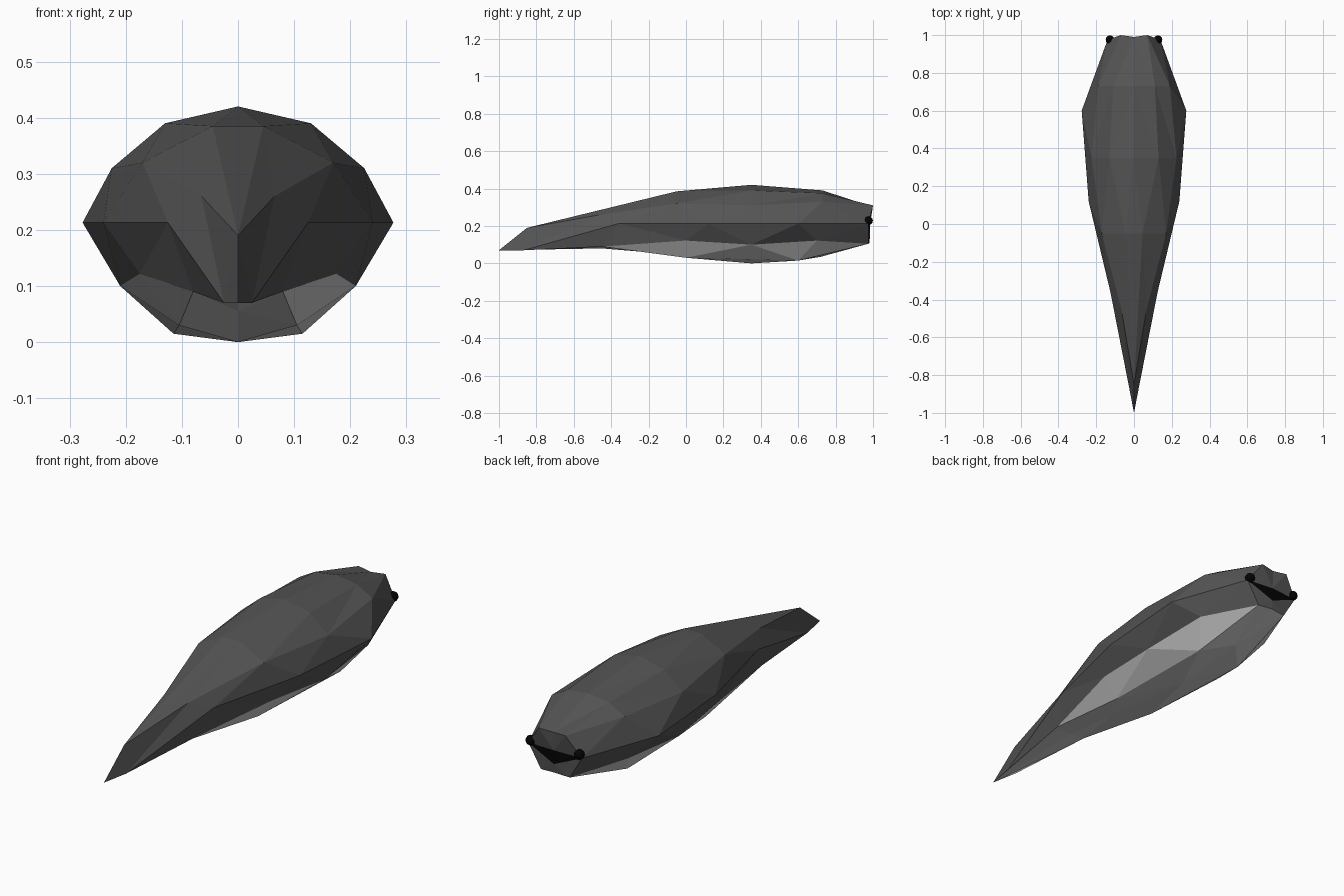
import bpy
import bmesh

default_cube = bpy.data.objects.get("Cube")
if default_cube:
    bpy.data.objects.remove(default_cube, do_unlink=True)


def make_material(name, grey):
    material = bpy.data.materials.new(name)
    material.use_nodes = True
    colour = (grey, grey, grey, 1)
    material.diffuse_color = colour
    material.node_tree.nodes["Principled BSDF"].inputs["Base Color"].default_value = colour
    return material


skin = make_material("dark grey skin", 0.09)
belly = make_material("pale grey belly", 0.62)
black = make_material("black", 0.001)
SKIN, BELLY, BLACK = range(3)

# Shared points of the tail and the face
tip = (0, -1, .07)
ridge = (0, -.85, .19)
tail_side = (.025, -.87, .07)
tail_root = (.08, -.45, .09)
brow_mid = (0, .99, .305)
brow = (.07, 1, .31)
mouth_corner = (.14, .975, .213)
jaw = (.075, .975, .105)
chin = (0, .98, .11)
lip_top = (0, .985, .217)
lip_bottom = (0, .985, .152)

# Lengthwise lines of the left half, from the back ridge down to the keel
lines = [
    [tip, ridge, (0, -.05, .385), (0, .35, .42), (0, .73, .39), brow_mid],
    [tip, ridge, (.045, -.05, .385), (.13, .35, .39), (.11, .73, .375), brow],
    [tip, ridge, (.065, -.46, .26), (.17, -.05, .32), (.225, .35, .31), (.19, .73, .33), brow],
    [tip, tail_side, (.125, -.36, .213), (.24, .12, .213), (.277, .6, .213), mouth_corner],
    [tip, tail_side, tail_root, (.175, 0, .122), (.21, .35, .1), (.19, .7, .122), jaw],
    [tip, tail_side, tail_root, (.105, 0, .03), (.115, .6, .015), jaw],
    [tip, (0, -.45, .08), (0, -.15, .055), (0, .35, 0), (0, .72, .035), chin],
]
BELLY_LINE = 4


def zip_lines(upper, lower):
    """Triangles between two staggered lines, always advancing the rear one."""
    i = j = 0
    triangles = []
    while i < len(upper) - 1 or j < len(lower) - 1:
        step_upper = j == len(lower) - 1 or (
            i < len(upper) - 1 and upper[i + 1][1] <= lower[j + 1][1])
        ahead = upper[i + 1] if step_upper else lower[j + 1]
        triangles.append((upper[i], lower[j], ahead))
        if step_upper:
            i += 1
        else:
            j += 1
    return triangles


# Collect the facets of one half, pale along the whole underside
facets = []
for index in range(len(lines) - 1):
    colour = BELLY if index >= BELLY_LINE else SKIN
    for triangle in zip_lines(lines[index], lines[index + 1]):
        facets.append((triangle, colour))

# Face with the dark mouth
facets += [
    ((brow_mid, brow, lip_top), SKIN),
    ((brow, mouth_corner, lip_top), SKIN),
    ((lip_top, mouth_corner, lip_bottom), BLACK),
    ((mouth_corner, jaw, lip_bottom), SKIN),
    ((jaw, chin, lip_bottom), SKIN),
]

# Build both halves as one closed, flat-shaded body
bm = bmesh.new()
shared = {}


def vertex(point, side):
    key = (point[0] * side, point[1], point[2])
    if key not in shared:
        shared[key] = bm.verts.new(key)
    return shared[key]


for side in (1, -1):
    for triangle, colour in facets:
        corners = [vertex(point, side) for point in triangle]
        if len(set(corners)) == 3 and not bm.faces.get(corners):
            bm.faces.new(corners).material_index = colour
bmesh.ops.recalc_face_normals(bm, faces=bm.faces[:])
mesh = bpy.data.meshes.new("body")
bm.to_mesh(mesh)
bm.free()
for material in (skin, belly, black):
    mesh.materials.append(material)
body = bpy.data.objects.new("body", mesh)
bpy.context.collection.objects.link(body)

# Eyes at the corners of the mouth
for side, name in ((1, "left_eye"), (-1, "right_eye")):
    bpy.ops.mesh.primitive_uv_sphere_add(segments=12, ring_count=8, radius=.023,
                                         location=(side * .127, .976, .228))
    eye = bpy.context.object
    eye.name = name
    eye.data.materials.append(black)
    bpy.ops.object.shade_smooth()
